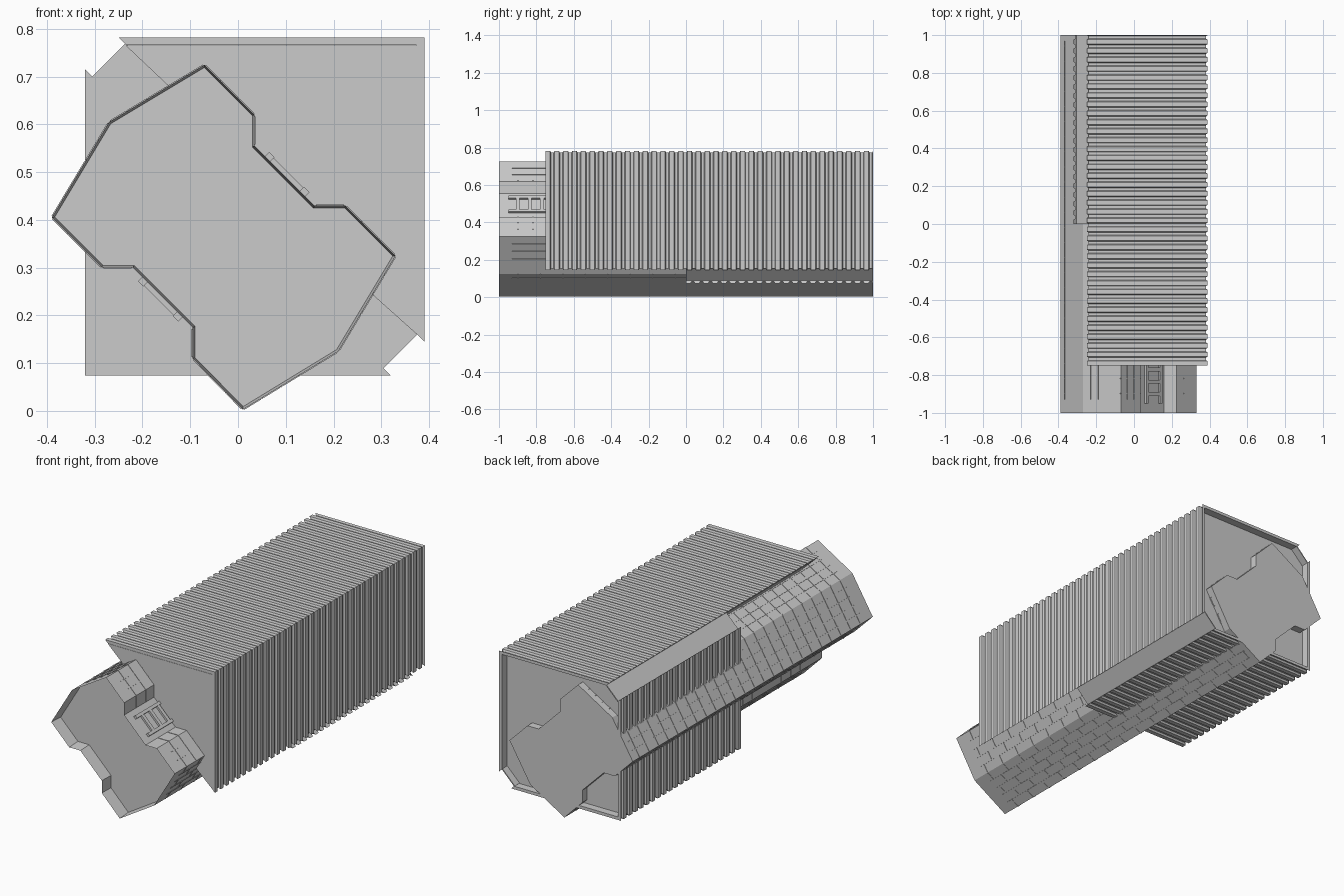
import bpy, bmesh
from mathutils import Vector

cube = bpy.data.objects.get("Cube")
if cube:
    bpy.data.objects.remove(cube)

grey = bpy.data.materials.new("plain_grey")
grey.use_nodes = True
grey.diffuse_color = (0.6, 0.6, 0.6, 1)
grey.node_tree.nodes["Principled BSDF"].inputs["Base Color"].default_value = (0.6, 0.6, 0.6, 1)


def finish(name, bm):
    bmesh.ops.recalc_face_normals(bm, faces=bm.faces)
    mesh = bpy.data.meshes.new(name)
    bm.to_mesh(mesh)
    bm.free()
    mesh.materials.append(grey)
    obj = bpy.data.objects.new(name, mesh)
    bpy.context.collection.objects.link(obj)
    return obj


def add_prism(bm, pts, y0, y1):
    """Extrude an x-z outline along y; returns the front face."""
    a = [bm.verts.new((x, y0, z)) for x, z in pts]
    b = [bm.verts.new((x, y1, z)) for x, z in pts]
    front = bm.faces.new(a)
    bm.faces.new(b[::-1])
    for i in range(len(a)):
        j = (i + 1) % len(a)
        bm.faces.new((a[j], a[i], b[i], b[j]))
    return front


def prism(name, pts, y0, y1):
    bm = bmesh.new()
    add_prism(bm, pts, y0, y1)
    return finish(name, bm)


# Corrugated wall from p to q (x, z), mitred at both ends
def corrugated(name, p, q, y0, y1, thick=0.016, depth=0.009):
    p, q = Vector(p), Vector(q)
    u = (q - p).normalized()
    n = Vector((u.y, -u.x))
    count = round((y1 - y0) / 0.0473)
    step = (y1 - y0) / count
    prof = []
    for i in range(count):
        y = y0 + i * step
        prof += [(y, 0), (y + step * 0.5, 0), (y + step * 0.6, depth), (y + step * 0.9, depth)]
    prof += [(y1, 0), (y1, thick), (y0, thick)]
    bm = bmesh.new()
    ends = []
    for base, sign in ((p, 1), (q, -1)):
        ring = []
        for y, d in prof:
            c = base + (n + u * sign) * d
            ring.append(bm.verts.new((c.x, y, c.y)))
        ends.append(ring)
    a, b = ends
    bm.faces.new(a)
    bm.faces.new(b[::-1])
    for i in range(len(a)):
        j = (i + 1) % len(a)
        bm.faces.new((a[i], a[j], b[j], b[i]))
    return finish(name, bm)


# Main body: full section at the back, upper half only at the front
FRONT, MID, BACK, REAR = -0.75, 0.0, 0.96, 1.0
prism("rear_body", [(-0.305, 0.70), (-0.235, 0.765), (0.375, 0.765), (0.375, 0.16),
                    (0.305, 0.09), (-0.305, 0.09)], MID, BACK)
prism("front_body", [(-0.235, 0.765), (0.375, 0.765), (0.375, 0.16), (0.28, 0.245),
                     (-0.145, 0.68)], FRONT, MID + 0.01)

# Corrugated cladding
corrugated("top_cladding", (-0.25, 0.782), (0.39, 0.782), FRONT, REAR)
corrugated("left_cladding", (0.39, 0.782), (0.39, 0.145), FRONT, REAR)
corrugated("bottom_cladding", (0.32, 0.074), (-0.32, 0.074), MID, REAR)
corrugated("right_cladding", (-0.32, 0.074), (-0.32, 0.715), MID, REAR)

# Smooth corner slabs
prism("upper_corner_slab", [(-0.305, 0.70), (-0.235, 0.77), (-0.231, 0.766), (-0.301, 0.696)], MID, REAR)
prism("lower_corner_slab", [(0.375, 0.16), (0.303, 0.088), (0.299, 0.092), (0.371, 0.164)], MID, REAR)

# Long core with a recessed front
core = [(-0.39, 0.405), (-0.27, 0.605), (-0.07, 0.725), (0.035, 0.62), (0.035, 0.555),
        (0.16, 0.43), (0.225, 0.43), (0.33, 0.325), (0.21, 0.125), (0.01, 0.003),
        (-0.095, 0.11), (-0.095, 0.175), (-0.22, 0.30), (-0.285, 0.30)]
bm = bmesh.new()
cap = add_prism(bm, core, -1, REAR)
bmesh.ops.recalc_face_normals(bm, faces=bm.faces)
bmesh.ops.inset_region(bm, faces=[cap], thickness=0.005, use_even_offset=True)
for v in cap.verts:
    v.co.y = -0.93
finish("core", bm)

# Thin joint strips over the core, staggered on the underside
bm = bmesh.new()
HIGH, WIDE = 0.002, 0.004
for i, p in enumerate(core):
    p, q = Vector(p), Vector(core[(i + 1) % len(core)])
    if i in (4, 11):
        continue
    u, length = (q - p).normalized(), (q - p).length
    n = Vector((-u.y, u.x))

    def strip(s0, s1, y0, y1):
        quad = [p + u * s + n * h for s, h in ((s0, 0), (s1, 0), (s1, HIGH), (s0, HIGH))]
        add_prism(bm, quad, y0, y1)

    rows = max(1, round(length / 0.045))
    row = length / rows
    under = n.y < 0
    pitch = 0.12 if under else 0.08
    for r in range(rows):
        if r:
            strip(r * row - WIDE / 2, r * row + WIDE / 2, -0.93, 0.97)
        y = -0.90 + (pitch / 2 if under and r % 2 else 0)
        while y < 0.97:
            strip(r * row + 0.003, (r + 1) * row - 0.003, y, y + WIDE)
            y += pitch
finish("core_joint_strips", bm)

# Ladders in the two recesses
def ladder(name, a, b, out, y0, y1):
    a, b = Vector(a), Vector(b)
    out = Vector((out, out))
    side = (b - a).normalized() * 0.008
    bm = bmesh.new()
    for c in (a, b):
        add_prism(bm, [c - side, c + side, c + side + out, c - side + out], y0, y1)
    y = y0 + 0.04
    while y < y1 - 0.02:
        add_prism(bm, [a, b, b + out * 0.8, a + out * 0.8], y, y + 0.02)
        y += 0.065
    finish(name, bm)


ladder("upper_ladder", (0.062, 0.528), (0.135, 0.455), 0.009, -0.95, FRONT)
ladder("lower_ladder", (-0.195, 0.275), (-0.122, 0.202), -0.009, -0.95, MID)
